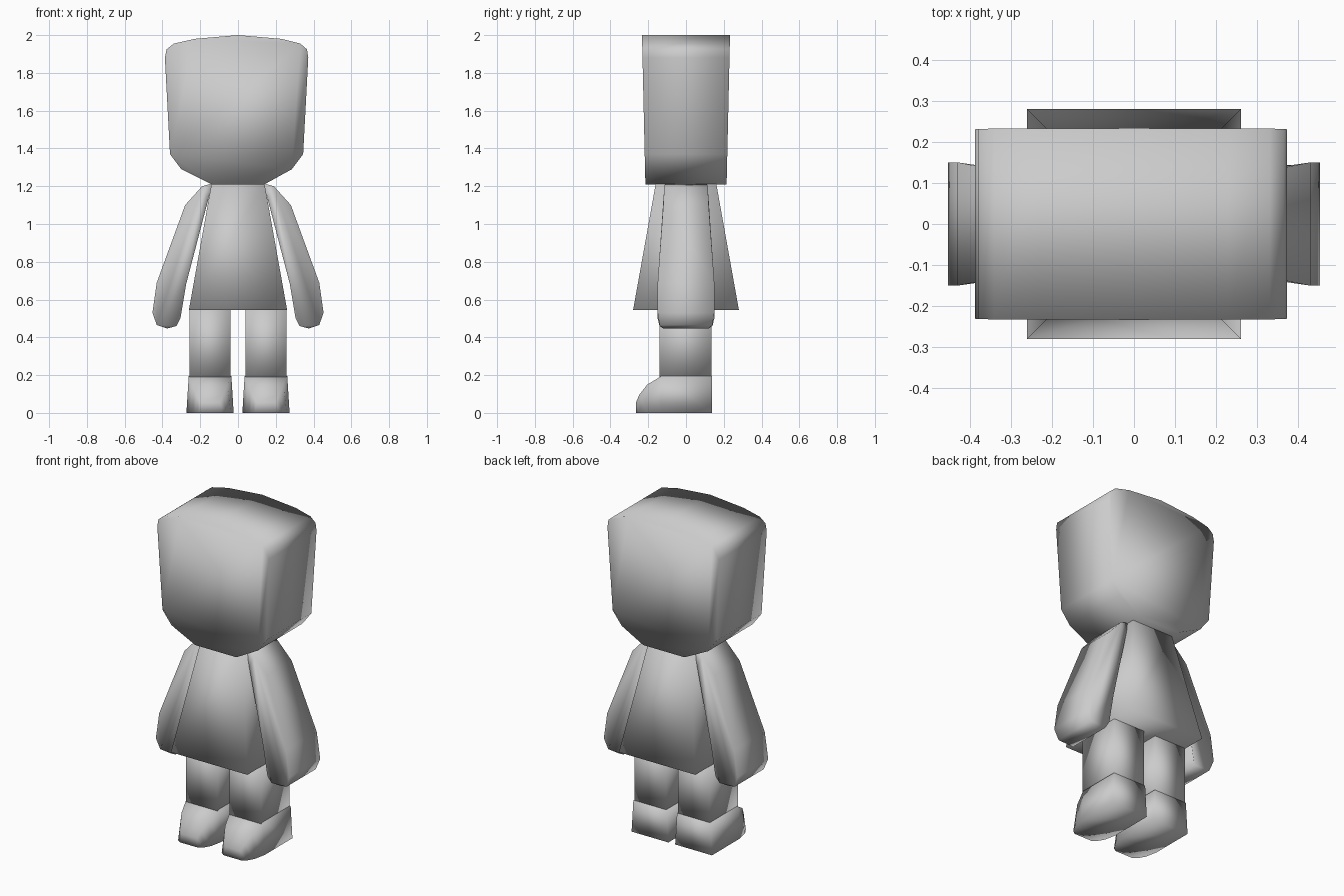
import bpy, bmesh

if "Cube" in bpy.data.objects:
    bpy.data.objects.remove(bpy.data.objects["Cube"])


def loft(name, rings):
    """Skin a list of equal-length closed rings and cap both ends."""
    bm = bmesh.new()
    loops = [[bm.verts.new(p) for p in ring] for ring in rings]
    n = len(loops[0])
    for a, b in zip(loops, loops[1:]):
        for i in range(n):
            j = (i + 1) % n
            bm.faces.new((a[i], a[j], b[j], b[i]))
    bm.faces.new(loops[0])
    bm.faces.new(loops[-1])
    bmesh.ops.recalc_face_normals(bm, faces=bm.faces[:])
    for f in bm.faces:
        f.smooth = True
    me = bpy.data.meshes.new(name)
    bm.to_mesh(me)
    bm.free()
    ob = bpy.data.objects.new(name, me)
    bpy.context.collection.objects.link(ob)
    return ob


def slab(name, profile, depth):
    """Front outline (x, z) given thickness in y by depth(z)."""
    return loft(name, [[(x, s * depth(z), z) for x, z in profile] for s in (-1, 1)])


def rect(cx, y0, y1, hw, z):
    return [(cx - hw, y0, z), (cx + hw, y0, z), (cx + hw, y1, z), (cx - hw, y1, z)]


# head
head = [(0, 2.0), (0.23, 1.98), (0.33, 1.955), (0.365, 1.925), (0.372, 1.88),
        (0.345, 1.37), (0.285, 1.29), (0.14, 1.21),
        (-0.14, 1.21), (-0.30, 1.29), (-0.36, 1.37), (-0.387, 1.88),
        (-0.378, 1.925), (-0.34, 1.955), (-0.23, 1.98)]
slab("head", head, lambda z: 0.215 + 0.018 * (z - 1.21) / 0.79)

# flared dress body
loft("body", [rect(0, -0.28, 0.28, 0.26, 0.545), rect(0, -0.16, 0.16, 0.14, 1.215)])

# arms: outline plus half depth at each point
arm = [(0.135, 1.215, 0.11), (0.19, 1.20, 0.115), (0.28, 1.10, 0.12),
       (0.43, 0.69, 0.15), (0.453, 0.53, 0.15), (0.43, 0.465, 0.14),
       (0.375, 0.447, 0.12), (0.325, 0.46, 0.14), (0.305, 0.50, 0.15),
       (0.275, 0.68, 0.15), (0.16, 1.12, 0.12)]
for side, label in ((1, "left"), (-1, "right")):
    loft(label + "_arm", [[(side * x, s * d, z) for x, z, d in arm] for s in (-1, 1)])

    # leg
    cx = side * 0.148
    loft(label + "_leg", [rect(cx, -0.14, 0.135, 0.108, z) for z in (0.18, 0.56)])

    # shoe: cross-sections from heel to toe (y, top z, sole and top half width)
    sections = [(0.138, 0.195, 0.125, 0.113), (-0.13, 0.195, 0.125, 0.113),
                (-0.205, 0.15, 0.11, 0.092), (-0.248, 0.095, 0.085, 0.07),
                (-0.265, 0.055, 0.06, 0.052)]
    loft(label + "_shoe", [[(cx - b, y, 0), (cx + b, y, 0), (cx + t, y, h), (cx - t, y, h)]
                           for y, h, b, t in sections])
